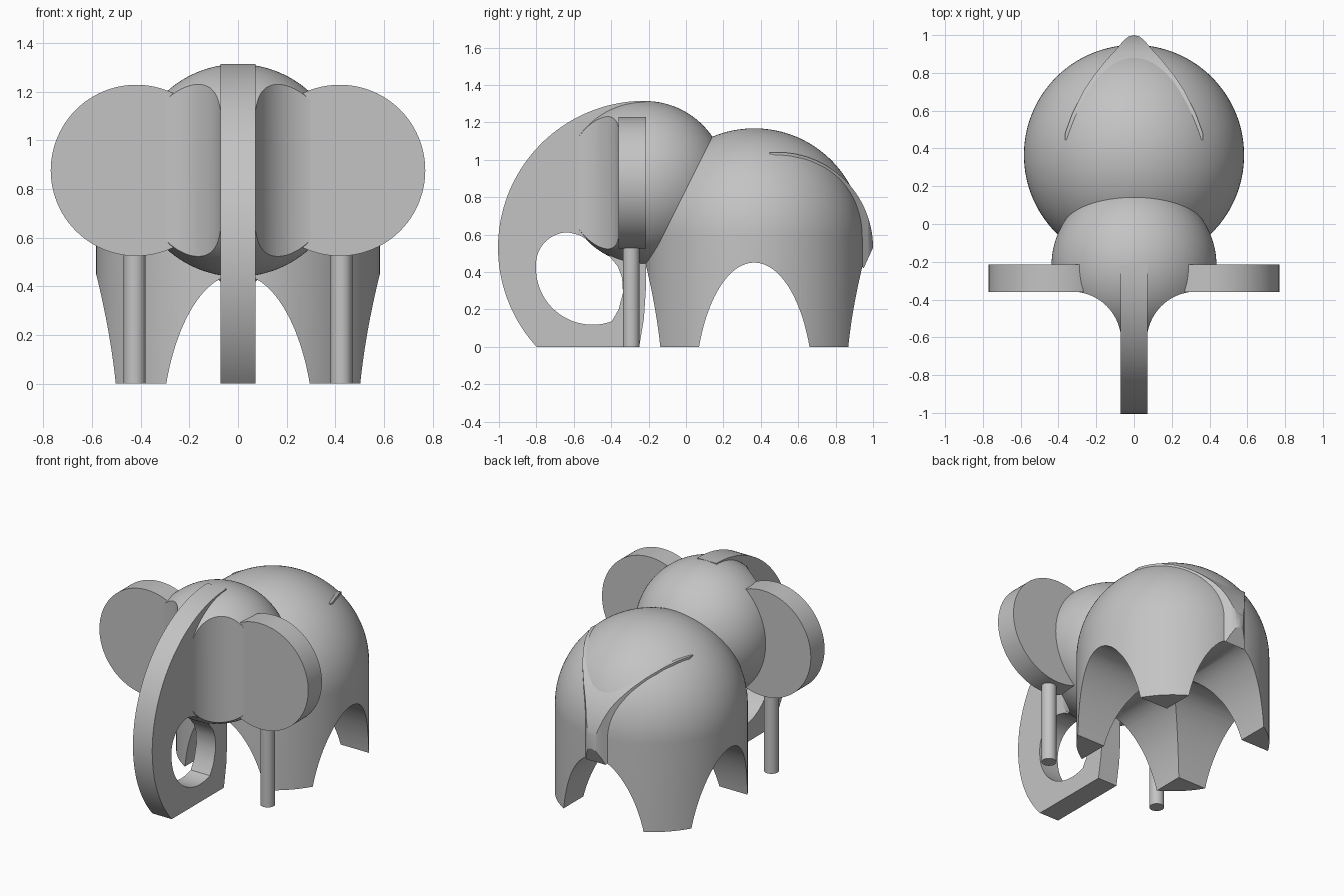
import bpy, bmesh
from math import sin, cos, pi, radians
from mathutils import Vector

cube = bpy.data.objects.get("Cube")
if cube:
    bpy.data.objects.remove(cube, do_unlink=True)

grey = bpy.data.materials.new("plain grey")
grey.use_nodes = True
grey.diffuse_color = (0.55, 0.55, 0.55, 1)
grey.node_tree.nodes["Principled BSDF"].inputs["Base Color"].default_value = (0.55, 0.55, 0.55, 1)


def arc(cx, cy, rx, ry, start, end, n):
    """Points on an elliptical arc, angles in degrees."""
    angles = [radians(start + (end - start) * i / n) for i in range(n + 1)]
    return [(cx + rx * cos(a), cy + ry * sin(a)) for a in angles]


def circle(cx, cy, r, n=96):
    return arc(cx, cy, r, r, 0, 360, n)[:-1]


def finish(name, bm):
    bmesh.ops.recalc_face_normals(bm, faces=bm.faces)
    mesh = bpy.data.meshes.new(name)
    bm.to_mesh(mesh)
    bm.free()
    mesh.materials.append(grey)
    obj = bpy.data.objects.new(name, mesh)
    bpy.context.collection.objects.link(obj)
    return obj


def prism(name, outline, axis, low, high):
    """Extrude a flat outline along one axis."""
    place = {"x": lambda a, b: (low, a, b),
             "y": lambda a, b: (a, low, b),
             "z": lambda a, b: (a, b, low)}[axis]
    step = Vector([(high - low) * (axis == k) for k in "xyz"])
    bm = bmesh.new()
    face = bm.faces.new([bm.verts.new(place(*p)) for p in outline])
    new = bmesh.ops.extrude_face_region(bm, geom=[face], use_keep_orig=True)["geom"]
    bmesh.ops.translate(bm, verts=[v for v in new if isinstance(v, bmesh.types.BMVert)], vec=step)
    return finish(name, bm)


def activate(obj):
    bpy.ops.object.select_all(action="DESELECT")
    obj.select_set(True)
    bpy.context.view_layer.objects.active = obj


def carve(obj, tool, operation="DIFFERENCE"):
    mod = obj.modifiers.new("carve", "BOOLEAN")
    mod.operation = operation
    mod.solver = "EXACT"
    mod.object = tool
    activate(obj)
    bpy.ops.object.modifier_apply(modifier=mod.name)
    bpy.data.objects.remove(tool, do_unlink=True)


def mirrored(outline):
    return [(-x, y) for x, y in outline]


# Body: domed cylinder with two crossing arches that leave four legs
body_y, body_r, dome_z = 0.365, 0.583, 0.585
profile = [(0, 0), (body_r, 0)] + arc(0, dome_z, body_r, body_r, 0, 90, 32)
bm = bmesh.new()
verts = [bm.verts.new((r, body_y, z)) for r, z in profile]
edges = [bm.edges.new(pair) for pair in zip(verts, verts[1:])]
bmesh.ops.spin(bm, geom=verts + edges, cent=(0, body_y, 0), axis=(0, 0, 1),
               angle=2 * pi, steps=128)
bmesh.ops.remove_doubles(bm, verts=bm.verts, dist=0.0005)
body = finish("body", bm)
for axis, centre in (("x", body_y), ("y", 0)):
    arch = arc(centre, -0.25, 0.316, 0.7, 18, 162, 48)
    carve(body, prism("arch_cutter", arch, axis, -1.2, 1.2))

# Head: sphere hollowed on each side of the trunk
head_y, head_z = -0.22, 0.877
bm = bmesh.new()
bmesh.ops.create_uvsphere(bm, u_segments=96, v_segments=64, radius=0.437)
bmesh.ops.translate(bm, verts=bm.verts, vec=(0, head_y, head_z))
head = finish("head", bm)
cheek = arc(0.33, -0.62, 0.262, 0.262, 180, 90, 24) + [(0.6, -0.358), (0.6, -0.8), (0.068, -0.8)]
for outline in (cheek, mirrored(cheek)):
    carve(head, prism("cheek_cutter", outline, "z", 0.3, 1.5))

# Trunk: flat curled plate with an opening
trunk_outline = arc(-0.22, 0.53, 0.785, 0.785, 90, 222.47, 64)
trunk_outline += [(-0.25, 0), (-0.225, 0.15), (-0.215, 0.3), (-0.215, 0.5)]
trunk = prism("trunk", trunk_outline, "x", -0.071, 0.071)
opening = arc(-0.63, 0.44, 0.172, 0.172, 90, 175, 16)
opening += arc(-0.5, 0.42, 0.302, 0.302, 180, 290, 24)
opening += [(-0.36, 0.2), (-0.337, 0.29), (-0.342, 0.37), (-0.365, 0.43),
            (-0.41, 0.485), (-0.5, 0.555), (-0.57, 0.597)]
carve(trunk, prism("opening_cutter", opening, "x", -0.2, 0.2))

# Ears and the slim posts beneath them
ears_and_posts = []
for side, sign in (("left", 1), ("right", -1)):
    ears_and_posts.append(prism(side + "_ear", circle(sign * 0.418, head_z, 0.352), "y", -0.36, -0.215))
    ears_and_posts.append(prism(side + "_post", circle(sign * 0.425, -0.293, 0.045, 48), "z", 0, 0.6))

# Tail: curved wedge, rounded from the side and pointed in plan
tail_side = arc(0.49, 0.53, 0.51, 0.51, 95, 0, 40) + [(0.95, 0.42), (0.85, 0.52), (0.45, 0.6)]
tail = prism("tail", tail_side, "x", -0.5, 0.5)
half = [(0.03, 0.992), (0.055, 0.972), (0.09, 0.93), (0.15, 0.865), (0.21, 0.79),
        (0.27, 0.7), (0.325, 0.59), (0.365, 0.48), (0.365, 0.4)]
plan = [(0, 1.0)] + half + mirrored(half)[::-1]
carve(tail, prism("tail_plan", plan, "z", 0.2, 1.3), "INTERSECT")

for part in [body, head, trunk, tail] + ears_and_posts:
    activate(part)
    bpy.ops.object.shade_smooth_by_angle(angle=radians(25))
